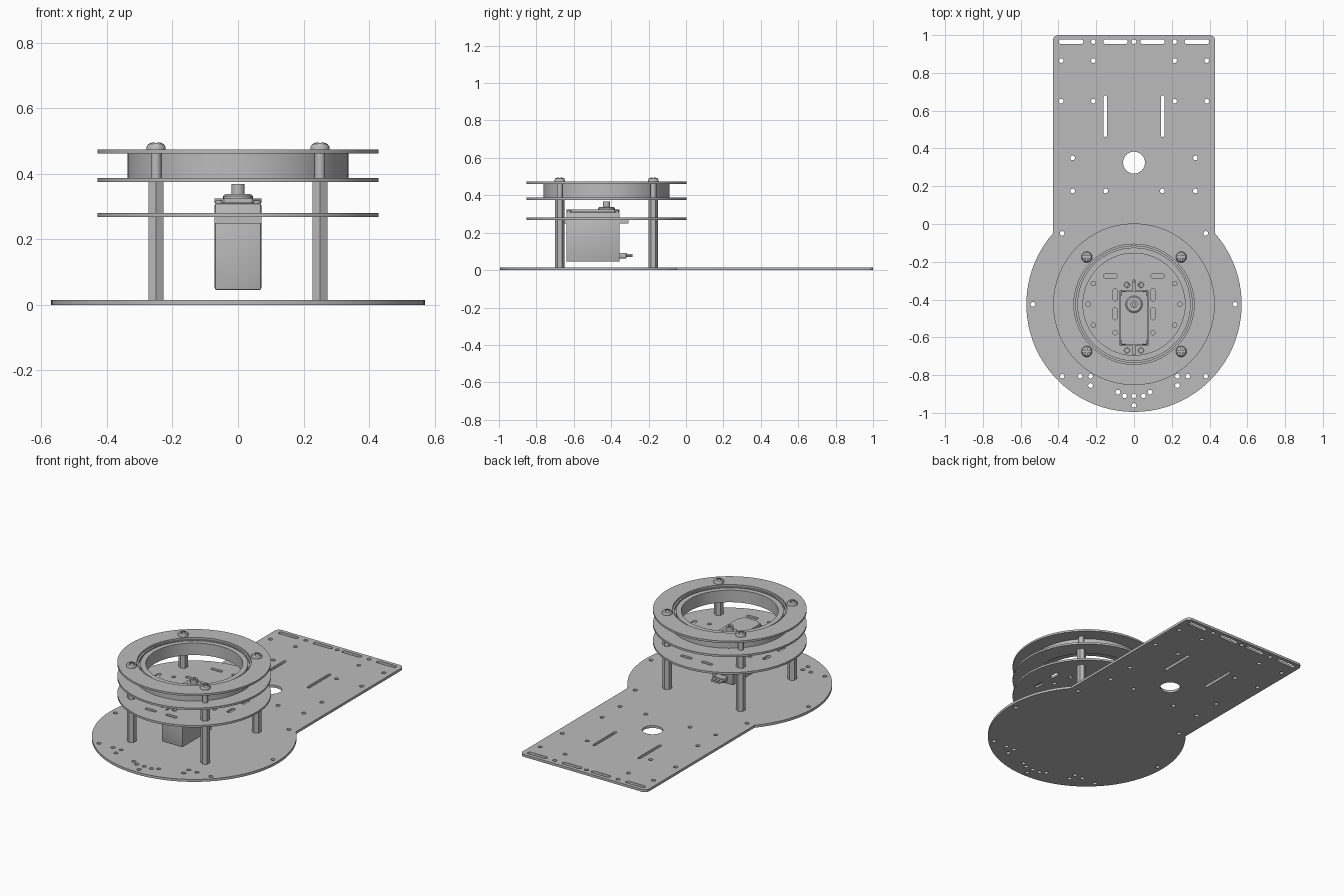
import bpy, bmesh
from math import sin, cos, pi, radians, asin
from mathutils import Matrix

cube = bpy.data.objects.get("Cube")
if cube:
    bpy.data.objects.remove(cube)

grey = bpy.data.materials.new("plain grey")
grey.use_nodes = True
grey.diffuse_color = (0.5, 0.5, 0.5, 1)
grey.node_tree.nodes["Principled BSDF"].inputs["Base Color"].default_value = (0.5, 0.5, 0.5, 1)

CY = -0.425          # centre of the round stack
SERVO_Y = -0.4975    # centre of the servo body


def finish(name, bm, smooth=True):
    """Turn a bmesh into a finished grey object."""
    bmesh.ops.remove_doubles(bm, verts=bm.verts, dist=0.00005)
    bmesh.ops.recalc_face_normals(bm, faces=bm.faces)
    mesh = bpy.data.meshes.new(name)
    bm.to_mesh(mesh)
    bm.free()
    mesh.materials.append(grey)
    obj = bpy.data.objects.new(name, mesh)
    bpy.context.collection.objects.link(obj)
    if smooth:
        bpy.ops.object.select_all(action='DESELECT')
        obj.select_set(True)
        bpy.context.view_layer.objects.active = obj
        bpy.ops.object.shade_smooth_by_angle(angle=radians(30))
    return obj


def arc(x, y, r, a0, a1, n):
    return [(x + r * cos(a0 + (a1 - a0) * i / n), y + r * sin(a0 + (a1 - a0) * i / n))
            for i in range(n + 1)]


def circle(x, y, r, n=16):
    return arc(x, y, r, 0, 2 * pi, n)[:-1]


def slot(x, y, length, width, upright=False):
    d, r = (length - width) / 2, width / 2
    if upright:
        return arc(x, y + d, r, 0, pi, 8) + arc(x, y - d, r, pi, 2 * pi, 8)
    return arc(x + d, y, r, -pi / 2, pi / 2, 8) + arc(x - d, y, r, pi / 2, 1.5 * pi, 8)


def plate(name, z0, z1, loops):
    """Flat sheet: first loop is the outline, the others are holes."""
    curve = bpy.data.curves.new(name, 'CURVE')
    curve.dimensions = '2D'
    curve.fill_mode = 'BOTH'
    curve.extrude = (z1 - z0) / 2
    for loop in loops:
        spline = curve.splines.new('POLY')
        spline.points.add(len(loop) - 1)
        for point, (x, y) in zip(spline.points, loop):
            point.co = (x, y, 0, 1)
        spline.use_cyclic_u = True
    temp = bpy.data.objects.new("outline", curve)
    bpy.context.collection.objects.link(temp)
    graph = bpy.context.evaluated_depsgraph_get()
    mesh = bpy.data.meshes.new_from_object(temp.evaluated_get(graph))
    bm = bmesh.new()
    bm.from_mesh(mesh)
    bmesh.ops.translate(bm, verts=bm.verts, vec=(0, 0, (z0 + z1) / 2))
    bpy.data.objects.remove(temp)
    bpy.data.curves.remove(curve)
    bpy.data.meshes.remove(mesh)
    return finish(name, bm)


def lathe(name, x, y, profile, n=32, closed=False):
    bm = bmesh.new()
    verts = [bm.verts.new((r, 0, z)) for r, z in profile]
    pairs = list(zip(verts, verts[1:]))
    if closed:
        pairs.append((verts[-1], verts[0]))
    edges = [bm.edges.new(p) for p in pairs]
    bmesh.ops.spin(bm, geom=verts + edges, cent=(0, 0, 0), axis=(0, 0, 1),
                   angle=2 * pi, steps=n, use_duplicate=False)
    bmesh.ops.translate(bm, verts=bm.verts, vec=(x, y, 0))
    return finish(name, bm)


def box(name, x, y, z, bevel=0.0):
    """Box from (low, high) ranges."""
    bm = bmesh.new()
    bmesh.ops.create_cube(bm, size=1)
    for v in bm.verts:
        v.co = [lo + (c + 0.5) * (hi - lo) for c, (lo, hi) in zip(v.co, (x, y, z))]
    if bevel:
        bmesh.ops.bevel(bm, geom=bm.edges[:], offset=bevel, segments=2,
                        profile=0.5, affect='EDGES')
    return finish(name, bm)


def both(points):
    return [(s * x, y) for x, y in points for s in ((1, -1) if x else (1,))]


# Base plate: disc merged with a rounded rectangular tail
half, disc_r, corner = 0.43, 0.57, 0.03
neck = pi / 2 - asin(half / disc_r)
outline = arc(0, CY, disc_r, pi - neck, 2 * pi + neck, 60)
outline += arc(half - corner, 1 - corner, corner, 0, pi / 2, 6)
outline += arc(corner - half, 1 - corner, corner, pi / 2, pi, 6)
base_holes = both([(0, .965), (.215, .965), (.215, .865), (.385, .865), (.215, .65),
                   (.385, .65), (.325, .35), (.325, .175), (.15, .175), (.38, -.05),
                   (.535, CY), (.38, -.805), (.285, -.805), (.23, -.805), (.23, -.855),
                   (.085, -.89), (.05, -.91), (0, -.91), (0, -.96)])
loops = [outline, circle(0, .325, .058, 32)]
loops += [circle(x, y, .0125) for x, y in base_holes]
loops += [slot(x, y, .13, .025) for x, y in both([(.333, .965), (.098, .965)])]
loops += [slot(x, y, .22, .018, True) for x, y in both([(.152, .57)])]
plate("base_plate", 0, .015, loops)

# Servo plate: rectangular window with end slits, plus mounting holes
window = []
for s in (1, -1):
    window += [(s * .073, SERVO_Y - s * .145), (s * .073, SERVO_Y + s * .145),
               (s * .006, SERVO_Y + s * .145), (s * .006, SERVO_Y + s * .2),
               (-s * .006, SERVO_Y + s * .2), (-s * .006, SERVO_Y + s * .145)]
loops = [circle(0, CY, .428, 64), window]
loops += [circle(x, y, .012) for x, y in both([(.215, -.315), (.243, CY), (.215, -.535),
                                               (.1, -.575)])]
loops += [circle(x, y, .015) for x, y in both([(.037, -.323), (.037, -.67)])]
loops += [slot(x, y, .075, .022) for x, y in both([(.125, -.275), (.07, CY - .32), (.07, CY + .32)])]
loops += [slot(x, y, .065, .024, True) for x, y in both([(.1, -.375), (.1, -.475),
                                                         (.3, CY - .07), (.3, CY + .07)])]
plate("servo_plate", .268, .28, loops)

# Two ring plates with the bearing clamped between them
for name, z in (("lower_ring_plate", .375), ("upper_ring_plate", .461)):
    plate(name, z, z + .012, [circle(0, CY, .428, 64), circle(0, CY, .318, 64)])
lathe("bearing_outer_race", 0, CY, [(.337, .387), (.337, .461), (.308, .461), (.308, .387)], 64, True)
lathe("bearing_inner_race", 0, CY, [(.3, .387), (.3, .461), (.27, .461), (.27, .387)], 64, True)
lathe("bearing_web", 0, CY, [(.309, .4), (.309, .448), (.299, .448), (.299, .4)], 64, True)

# Cross-shaped cutter for the screw heads
bm = bmesh.new()
for size in ((.036, .009, .03), (.009, .036, .03)):
    bmesh.ops.create_cube(bm, size=1, matrix=Matrix.Diagonal((*size, 1)))
cutter = finish("cross_cutter", bm, False)
cutter.hide_render = True

# Four hexagonal posts, each with a screw through the rings
for px, py in both([(.25, CY - .25), (.25, CY + .25)]):
    tag = ("left" if px > 0 else "right") + ("_front" if py < CY else "_back")
    bm = bmesh.new()
    bmesh.ops.create_cone(bm, cap_ends=True, segments=6, radius1=.026, radius2=.026, depth=.36,
                          matrix=Matrix.Translation((px, py, .195)))
    finish("post_" + tag, bm, False)
    lathe("screw_shaft_" + tag, px, py, [(0, .375), (.016, .375), (.016, .474), (0, .474)], 20)
    head = lathe("screw_head_" + tag, px, py,
                 [(0, .473), (.029, .473), (.029, .481), (.024, .49), (.014, .495), (0, .497)], 24)
    cutter.location = (px, py, .5)
    mod = head.modifiers.new("cross recess", 'BOOLEAN')
    mod.operation = 'DIFFERENCE'
    mod.object = cutter
    mod.solver = 'EXACT'
    mod.use_self = True
    bpy.context.view_layer.objects.active = head
    bpy.ops.object.modifier_apply(modifier=mod.name)
bpy.data.objects.remove(cutter)

# Servo: case, chamfered cap, ears, output boss and shaft
box("servo_case", (-.071, .071), (-.64, -.355), (.045, .31), .006)
cap = []
for sx, sy in ((1, -1), (1, 1), (-1, 1), (-1, -1)):
    cuts = [(sx * .071, SERVO_Y + sy * .115), (sx * .043, SERVO_Y + sy * .1425)]
    cap += cuts if sx * sy > 0 else cuts[::-1]
plate("servo_cap", .31, .325, [cap])
for x, y in both([(.057, -.626), (.057, -.369)]):
    lathe("servo_case_screw", x, y, [(0, .308), (.012, .308), (.012, .318), (0, .318)], 12)
for name, y0, y1 in (("front_ear", -.69, -.639), ("back_ear", -.356, -.308)):
    yc = -.67 if y0 < -.5 else -.323
    loop = [(-.071, y0), (.071, y0), (.071, y1), (-.071, y1)]
    plate(name, .248, .268, [loop] + [circle(x, yc, .011) for x in (-.037, .037)])
lathe("output_boss", 0, CY, [(0, .32), (.045, .32), (.045, .332), (.038, .338), (0, .338)])
lathe("output_shaft", 0, CY, [(0, .33), (.02, .33), (.02, .368), (.009, .368), (.009, .35), (0, .35)], 24)

# Cable exit with three wires
box("cable_grommet", (-.035, .035), (-.36, -.318), (.063, .092), .005)
for x in (-.022, 0, .022):
    bm = bmesh.new()
    bmesh.ops.create_cone(bm, cap_ends=True, segments=12, radius1=.009, radius2=.009, depth=.05,
                          matrix=Matrix.Translation((x, -.31, .078)) @ Matrix.Rotation(pi / 2, 4, 'X'))
    finish("wire", bm)
